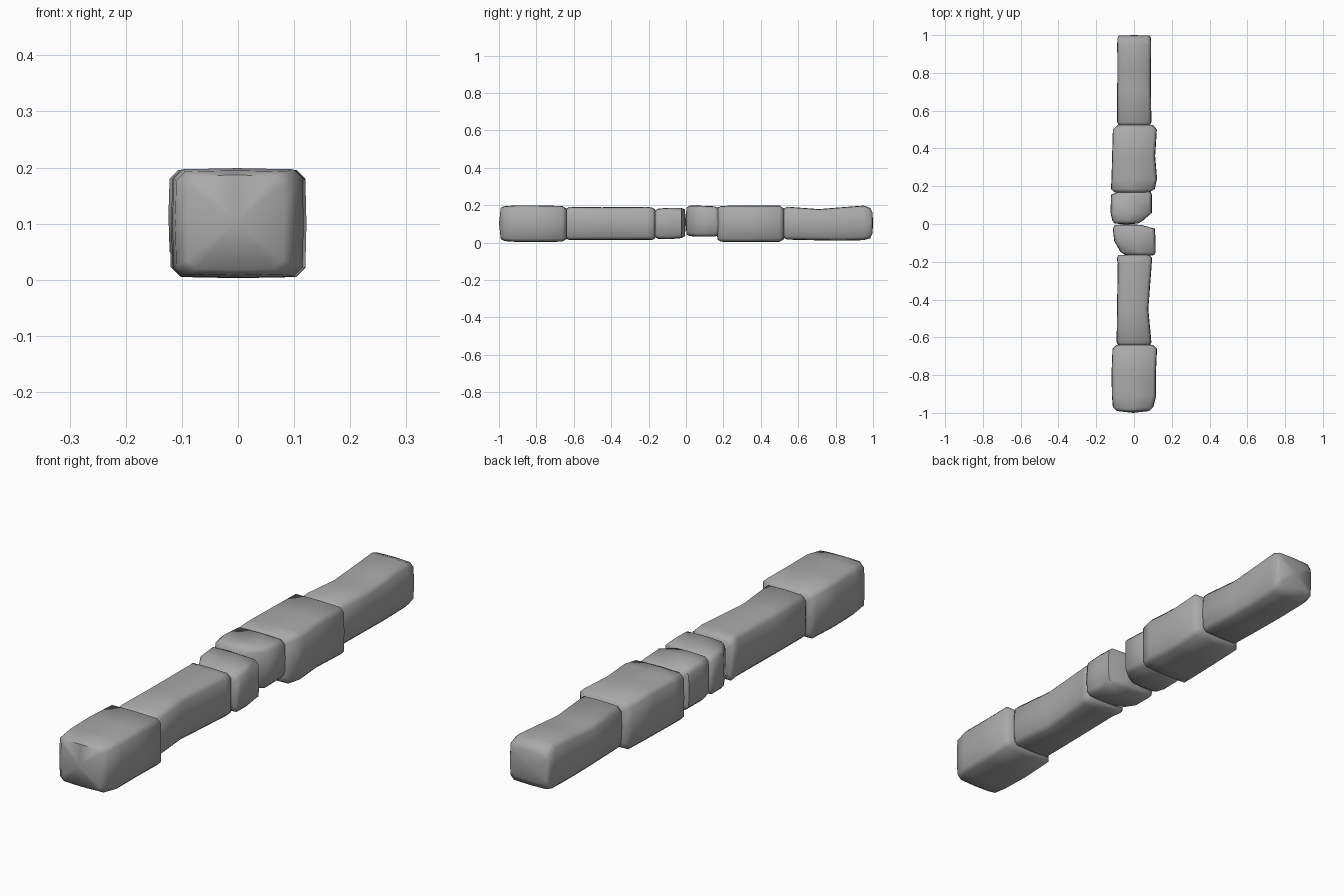
import bpy
import bmesh
import math
from mathutils import Vector

cube = bpy.data.objects.get("Cube")
if cube:
    bpy.data.objects.remove(cube, do_unlink=True)

# One plain stone colour
stone_grey = bpy.data.materials.new("stone_grey")
stone_grey.use_nodes = True
colour = (0.4, 0.4, 0.4, 1)
stone_grey.diffuse_color = colour
stone_grey.node_tree.nodes["Principled BSDF"].inputs["Base Color"].default_value = colour


def section(bm, y, left, right, low, high, chamfer, crown):
    """Chamfered rectangle across the row, with softly swollen sides."""
    mid_x, mid_z = (left + right) / 2, (low + high) / 2
    points = [
        (left + chamfer, low), (mid_x, low - crown), (right - chamfer, low),
        (right, low + chamfer), (right + crown, mid_z), (right, high - chamfer),
        (right - chamfer, high), (mid_x, high + crown), (left + chamfer, high),
        (left, high - chamfer), (left - crown, mid_z), (left, low + chamfer),
    ]
    return [bm.verts.new(Vector((x, y, z)) / 100) for x, z in points]


def stone(name, sections, front_bulge=0.6, back_bulge=0.6, chamfer=1.6, crown=0.2):
    """Loft a stone through (y, left, right, low, high) given in hundredths."""
    bm = bmesh.new()
    rings = [section(bm, *s, chamfer, crown) for s in sections]
    for a, b in zip(rings, rings[1:]):
        for i in range(len(a)):
            j = (i + 1) % len(a)
            bm.faces.new((a[i], a[j], b[j], b[i]))

    # Softly domed ends
    for ring, bulge in ((rings[0], -front_bulge), (rings[-1], back_bulge)):
        centre = sum((v.co for v in ring), Vector()) / len(ring)
        tip = bm.verts.new(centre + Vector((0, bulge / 100, 0)))
        for i in range(len(ring)):
            bm.faces.new((ring[i], ring[(i + 1) % len(ring)], tip))

    bmesh.ops.recalc_face_normals(bm, faces=bm.faces)
    mesh = bpy.data.meshes.new(name)
    bm.to_mesh(mesh)
    bm.free()
    mesh.materials.append(stone_grey)
    obj = bpy.data.objects.new(name, mesh)
    bpy.context.collection.objects.link(obj)

    bpy.ops.object.select_all(action='DESELECT')
    obj.select_set(True)
    bpy.context.view_layer.objects.active = obj
    bpy.ops.object.shade_smooth_by_angle(angle=math.radians(60))
    return obj


# Broad block at the front end
stone("front_block", [
    (-99, -9, 8, 2, 18.5),
    (-97, -11, 10, 1, 19.3),
    (-91, -11.5, 11.5, 0.6, 19.7),
    (-79, -11.7, 11.4, 0.5, 19.7),
    (-66, -11.2, 12, 0.7, 19.4),
    (-64, -9, 10, 2, 18),
], front_bulge=1)

# Long narrow stone with a waist
stone("front_long_stone", [
    (-64.5, -8, 8, 2.5, 17.5),
    (-62.5, -9, 9, 1.6, 18.9),
    (-45, -8.8, 7.4, 1.6, 18.7),
    (-21, -8.4, 9.2, 1.6, 18.9),
    (-18, -9, 9.4, 1.6, 18.5),
    (-16.5, -8, 8, 2.5, 17.5),
])

# Two small irregular stones in the middle
stone("front_small_stone", [
    (-16.5, -4, 10.5, 3, 17),
    (-14.8, -7, 11.3, 2.2, 18),
    (-9, -10.3, 11.2, 2, 18.4),
    (-2.5, -11, 10.9, 2.6, 18.4),
    (-0.6, -10, 4, 3.5, 17.5),
])
stone("back_small_stone", [
    (0.3, -10, 2, 4.5, 18.5),
    (1.8, -11.3, 4.5, 3.7, 19.5),
    (6, -12.2, 9.3, 3.4, 19.6),
    (15.5, -12, 9.2, 3.4, 19.2),
    (17.6, -6, 8.6, 4.4, 18),
])

# Broad block behind them
stone("back_block", [
    (16.8, -10, 8, 2, 18.5),
    (18.5, -12, 10.8, 0.7, 19.3),
    (24, -11.7, 12, 0.5, 19.6),
    (36, -11.4, 11, 0.5, 19.6),
    (50, -11, 11.9, 0.6, 19.6),
    (52.3, -8.5, 10, 2, 18),
])

# Long narrow stone with a dipped top at the back end
stone("back_long_stone", [
    (51.8, -7.8, 8, 3, 17.5),
    (54, -8.7, 9, 1.8, 19),
    (71, -8.7, 8.8, 1.4, 17.7),
    (82, -8.6, 8.8, 1.2, 18.6),
    (95, -8.7, 8.9, 1.5, 19.6),
    (98.5, -8.6, 8.8, 2.5, 18.3),
    (99.7, -7.8, 8, 5, 16),
], back_bulge=0.3)
